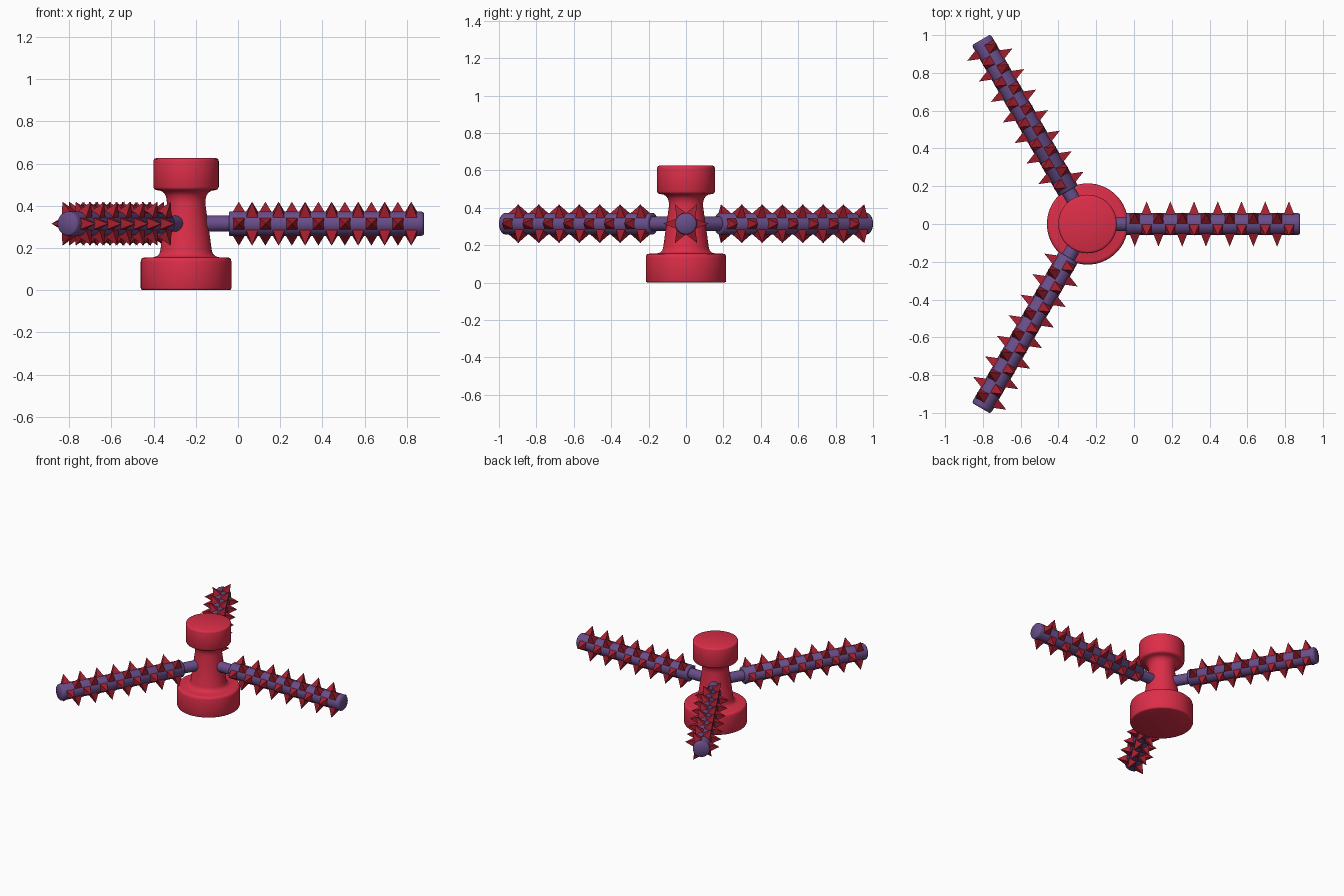
import bpy, bmesh, math
from mathutils import Matrix, Vector

if "Cube" in bpy.data.objects:
    bpy.data.objects.remove(bpy.data.objects["Cube"])

HUB_X, ARM_Z = -0.246, 0.315


def material(name, rgb):
    m = bpy.data.materials.new(name)
    m.diffuse_color = (*rgb, 1)
    m.use_nodes = True
    m.node_tree.nodes["Principled BSDF"].inputs["Base Color"].default_value = m.diffuse_color
    return m


crimson = material("crimson", (0.72, 0.027, 0.065))
purple = material("purple", (0.14, 0.075, 0.25))
dark_red = material("dark red", (0.38, 0.014, 0.03))


def finish(name, bm, mat, smooth, matrix):
    bmesh.ops.recalc_face_normals(bm, faces=bm.faces)
    for f in bm.faces:
        f.smooth = smooth
    me = bpy.data.meshes.new(name)
    bm.to_mesh(me)
    bm.free()
    if smooth:
        me.set_sharp_from_angle(angle=math.radians(50))
    me.materials.append(mat)
    ob = bpy.data.objects.new(name, me)
    ob.matrix_world = matrix
    bpy.context.collection.objects.link(ob)
    return ob


def lathe(name, profile, mat, matrix, n):
    """Revolve (radius, height) points about local z and cap both ends."""
    bm = bmesh.new()
    rings = []
    for r, z in profile:
        rings.append([bm.verts.new((r * math.cos(2 * math.pi * k / n),
                                    r * math.sin(2 * math.pi * k / n), z)) for k in range(n)])
    for a, b in zip(rings, rings[1:]):
        for k in range(n):
            j = (k + 1) % n
            bm.faces.new((a[k], a[j], b[j], b[k]))
    bm.faces.new(rings[0][::-1])
    bm.faces.new(rings[-1])
    return finish(name, bm, mat, True, matrix)


# Hub: wide base, tapered neck with fillets, round cap
hub_profile = [
    (0.205, 0), (0.212, 0.003), (0.215, 0.01), (0.215, 0.135), (0.212, 0.147),
    (0.206, 0.153), (0.195, 0.155), (0.155, 0.156), (0.138, 0.161), (0.127, 0.172),
    (0.122, 0.188), (0.091, 0.41), (0.092, 0.43), (0.097, 0.449), (0.107, 0.463),
    (0.12, 0.471), (0.14, 0.474), (0.15, 0.478), (0.155, 0.488), (0.155, 0.612),
    (0.152, 0.621), (0.143, 0.625)]
lathe("hub", hub_profile, crimson, Matrix.Translation((HUB_X, 0, 0)), 64)

# Arm shaft: thin root stepping up to a thick rod (height = distance from hub axis)
shaft_profile = [(0.038, 0.04), (0.038, 0.203), (0.054, 0.203), (0.058, 0.207),
                 (0.058, 1.112), (0.056, 1.12), (0.05, 1.126)]


def spikes(name, matrix):
    """Staggered rings of three square pyramids along local x."""
    bm = bmesh.new()
    h, base, tip = 0.03, 0.045, 0.12
    for i in range(14):
        x = 0.25 + 0.0628 * i
        for k in range(3):
            ang = k * 2 * math.pi / 3 + (0 if i % 2 else math.pi)
            rot = Matrix.Rotation(ang, 3, 'X')
            pts = [(x - h, base, -h), (x + h, base, -h), (x + h, base, h), (x - h, base, h), (x, tip, 0)]
            v = [bm.verts.new(rot @ Vector(p)) for p in pts]
            bm.faces.new(v[:4])
            for s in range(4):
                bm.faces.new((v[s], v[(s + 1) % 4], v[4]))
    return finish(name, bm, dark_red, False, matrix)


# Three spiked arms around the hub
for i in range(3):
    arm = Matrix.Translation((HUB_X, 0, ARM_Z)) @ Matrix.Rotation(i * 2 * math.pi / 3, 4, 'Z')
    lathe(f"arm_shaft_{i + 1}", shaft_profile, purple, arm @ Matrix.Rotation(math.pi / 2, 4, 'Y'), 32)
    spikes(f"arm_spikes_{i + 1}", arm)
